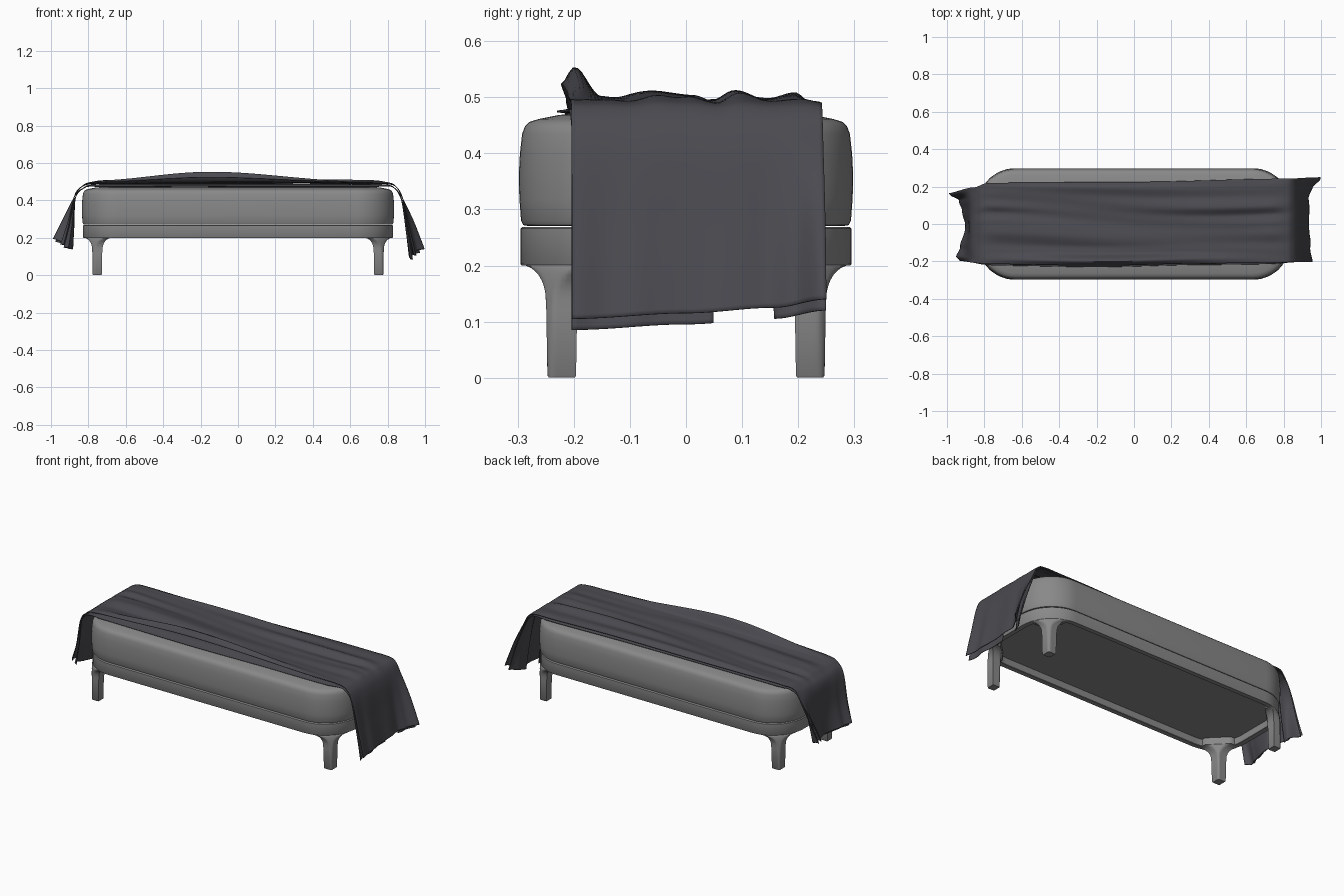
import bpy, bmesh, math
from mathutils import Vector

if "Cube" in bpy.data.objects:
    bpy.data.objects.remove(bpy.data.objects["Cube"])

R = 0.2  # plan corner radius of bench


def material(name, color):
    m = bpy.data.materials.new(name)
    m.diffuse_color = color
    m.use_nodes = True
    m.node_tree.nodes["Principled BSDF"].inputs["Base Color"].default_value = m.diffuse_color
    return m


grey = material("grey_upholstery", (0.25, 0.25, 0.25, 1))
cloth = material("charcoal_cloth", (0.068, 0.068, 0.08, 1))


def finish(name, bm, mat, angle=40):
    bmesh.ops.recalc_face_normals(bm, faces=bm.faces)
    me = bpy.data.meshes.new(name)
    bm.to_mesh(me)
    bm.free()
    me.materials.append(mat)
    ob = bpy.data.objects.new(name, me)
    bpy.context.collection.objects.link(ob)
    bpy.ops.object.select_all(action='DESELECT')
    ob.select_set(True)
    bpy.context.view_layer.objects.active = ob
    bpy.ops.object.shade_smooth_by_angle(angle=math.radians(angle))
    return ob


def loft(name, rings, angle=40):
    """Bridge closed rings of equal length and cap both ends."""
    bm = bmesh.new()
    vs = [[bm.verts.new(p) for p in ring] for ring in rings]
    n = len(vs[0])
    for a, b in zip(vs, vs[1:]):
        for i in range(n):
            bm.faces.new((a[i], a[(i + 1) % n], b[(i + 1) % n], b[i]))
    bm.faces.new(vs[0])
    bm.faces.new(vs[-1])
    return finish(name, bm, grey, angle)


def plan(hx, hy, inset, z, r=R, seg=14):
    """Rounded rectangle outline."""
    hx, hy, r = hx - inset, hy - inset, max(r - inset, 0.012)
    pts = []
    for k, (sx, sy) in enumerate(((1, 1), (-1, 1), (-1, -1), (1, -1))):
        for i in range(seg + 1):
            a = math.pi / 2 * (k + i / seg)
            pts.append((sx * (hx - r) + r * math.cos(a), sy * (hy - r) + r * math.sin(a), z))
    return pts


def mirrored_plan(hx, hy, inset, z):
    return plan(hx, hy, inset, z)


# Cushion with soft rounded edge and crowned top
loft("seat_cushion", [plan(0.835, 0.298, i, z) for i, z in (
    (0.02, 0.27), (0.008, 0.272), (0.004, 0.28), (0.001, 0.32), (0, 0.36), (0.002, 0.40), (0.006, 0.435),
    (0.011, 0.448), (0.019, 0.456), (0.035, 0.461), (0.07, 0.468), (0.12, 0.474), (0.2, 0.478), (0.28, 0.48))])

# Frame rail with recessed underside
loft("frame", [plan(0.829, 0.295, i, z) for i, z in (
    (0.03, 0.24), (0.03, 0.202), (0.028, 0.2), (0.002, 0.2), (0, 0.203), (0, 0.266), (0.004, 0.269))])


# Legs that flare into the frame corner, mirrored to all four corners
def leg_ring(x0, x1, y0, y1, z, f=0.0, n=8):
    """Box section; outer corner follows the frame, inner corner is cut back by flare f."""
    pts = []
    cor = [(x0, y0), (x1, y0), (x1, y1), (x0, y1)]
    c, r = Vector((0.828 - R, 0.294 - R)), R + 0.008 * (1 - f)
    for k in range(4):
        a, b = Vector(cor[k]), Vector(cor[(k + 1) % 4])
        for i in range(n):
            p = a.lerp(b, i / n)
            d = p - c
            if d.x > 0 and d.y > 0 and d.length > r:
                p = c + d.normalized() * r
            short = 0.006 + 0.09 * f - (p.x - x0) - (p.y - y0)
            if short > 0:
                p = p + Vector((short / 2, short / 2))
            pts.append((p.x, p.y, z))
    return pts


rings = [leg_ring(0.731, 0.774, 0.198, 0.244, 0), leg_ring(0.728, 0.777, 0.196, 0.247, 0.004),
         leg_ring(0.726, 0.779, 0.194, 0.249, 0.12)]
for i in range(9):
    a = math.pi / 2 * i / 8
    f = 1 - math.cos(a)
    rings.append(leg_ring(0.724 - 0.05 * f, 0.780 + 0.046 * f, 0.193 - 0.05 * f, 0.25 + 0.043 * f,
                          0.14 + 0.0605 * math.sin(a), f))
rings.append(leg_ring(0.674, 0.824, 0.143, 0.291, 0.24, 1))
legs = loft("legs", rings, 45)
mir = legs.modifiers.new("mirror", 'MIRROR')
mir.use_axis = (True, True, False)


# Throw blanket helpers
def interp(table, t):
    """Smooth interpolation through (t, value) pairs."""
    if t <= table[0][0]:
        return table[0][1]
    for (a, va), (b, vb) in zip(table, table[1:]):
        if t <= b:
            f = (t - a) / (b - a)
            return va + (vb - va) * f * f * (3 - 2 * f)
    return table[-1][1]


def spline(p, t):
    """Catmull-Rom through a point list, t in 0..1."""
    s = t * (len(p) - 1)
    i = min(int(s), len(p) - 2)
    f = s - i
    a, b, c, d = p[max(i - 1, 0)], p[i], p[i + 1], p[min(i + 2, len(p) - 1)]
    return 0.5 * (2 * b + (c - a) * f + (2 * a - 5 * b + 4 * c - d) * f * f + (3 * b - a - 3 * c + d) * f ** 3)


# Hem reach in x and height across the width (v from front 0 to back 1)
LEFT_X = [(0, 0.93), (0.05, 0.955), (0.2, 0.925), (0.5, 0.9), (0.7, 0.92), (0.85, 0.93), (1, 0.995)]
RIGHT_X = [(0, 0.945), (0.2, 0.945), (0.35, 0.935), (0.5, 0.935), (0.75, 0.935), (0.88, 0.95), (1, 0.998)]
LEFT_Z = [(0, 0.165), (0.4, 0.155), (0.8, 0.165), (1, 0.195)]
RIGHT_Z = [(0, 0.105), (0.45, 0.115), (0.8, 0.125), (1, 0.14)]
RIDGE = [(0, 0), (0.08, 0.003), (0.2, 0.0), (0.35, 0.018), (0.48, 0.008), (0.6, -0.004),
         (0.7, 0.018), (0.82, 0.003), (0.93, 0.014), (1, -0.008)]


def blanket(name, layer, v0=0.0, v1=1.0, nu=150, nv=64):
    bm = bmesh.new()
    rows = []
    for j in range(nv + 1):
        v = v0 + (v1 - v0) * j / nv
        o = 0.018 * layer
        xl, xr = interp(LEFT_X, v) - o, interp(RIGHT_X, v) - o
        zl = interp(LEFT_Z, v) - 0.9 * o
        zr = interp(RIGHT_Z, v) - 1.1 * o
        s = 0.4 * o
        path = [(-xl, zl), (-0.54 * xl - 0.4, zl + 0.11), (-0.875 + s, 0.42), (-0.835 + s, 0.473 - s),
                (-0.77, 0.491 - s), (-0.55, 0.493 - s), (-0.25, 0.494 - s), (0.1, 0.493 - s), (0.4, 0.493 - s),
                (0.65, 0.492 - s), (0.79, 0.491 - s), (0.845 - s, 0.473 - s), (0.88 - s, 0.41),
                (0.5 * xr + 0.44, zr + 0.15), (xr, zr)]
        path = [Vector((x, 0, z)) for x, z in path]
        row = []
        for i in range(nu + 1):
            p = spline(path, i / nu)
            x = p.x
            top = max(0.0, min(1.0, (0.86 - abs(x)) / 0.12))
            front = interp([(-1, -0.19), (-0.78, -0.214), (-0.2, -0.222), (0.4, -0.21), (1, -0.203)], x)
            back = interp([(-1, 0.165), (-0.86, 0.195), (-0.78, 0.22), (0, 0.225), (0.8, 0.242), (1, 0.25)], x)
            y = front + (back - front) * v
            vv = v + 0.045 * math.sin(2.6 * x + 0.6) * math.sin(math.pi * v)
            if layer == 0:
                amp = 0.55 + 0.45 * math.sin(4.1 * x + 9 * v)
                p.z += top * amp * interp(RIDGE, vv)
                p.z += top * 0.0015 * math.sin(34 * vv + 3 * x)
                # raised front fold
                lift = math.exp(-((x + 0.15) / (0.46 if x < -0.15 else 0.52)) ** 2)
                p.z += top * lift * interp([(0, 0.03), (0.05, 0.056), (0.15, 0.008), (0.25, 0)], v)
            else:
                # lower layer sags onto the cushion along the front and back edges
                p.z -= top * 0.012 * interp([(0, 1), (0.12, 0), (0.9, 0), (1, 1)], v)
                y -= top * 0.008 * interp([(0, 1), (0.12, 0)], v)
            # soft pleats on the hanging ends, strongest near the edges
            hang = max(0.0, min(1.0, (0.47 - p.z) / 0.3))
            edge = 0.15 + 0.85 * abs(2 * v - 1) ** 2
            p.x += math.copysign(hang, x) * 0.008 * edge * math.sin(21 * v + (1.2 if x > 0 else 3) + layer)
            row.append(bm.verts.new((p.x, y, p.z)))
        rows.append(row)
    for a, b in zip(rows, rows[1:]):
        for i in range(nu):
            bm.faces.new((a[i], a[i + 1], b[i + 1], b[i]))
    ob = finish(name, bm, cloth, 60)
    th = ob.modifiers.new("thickness", 'SOLIDIFY')
    th.thickness = 0.003
    th.offset = 0


# Outer layer plus folded layers below it
blanket("blanket_top_layer", 0)
blanket("blanket_under_layer_front", 1, 0.0, 0.56, nv=30)
blanket("blanket_under_layer_back", 1, 0.8, 1.0, nv=14)
